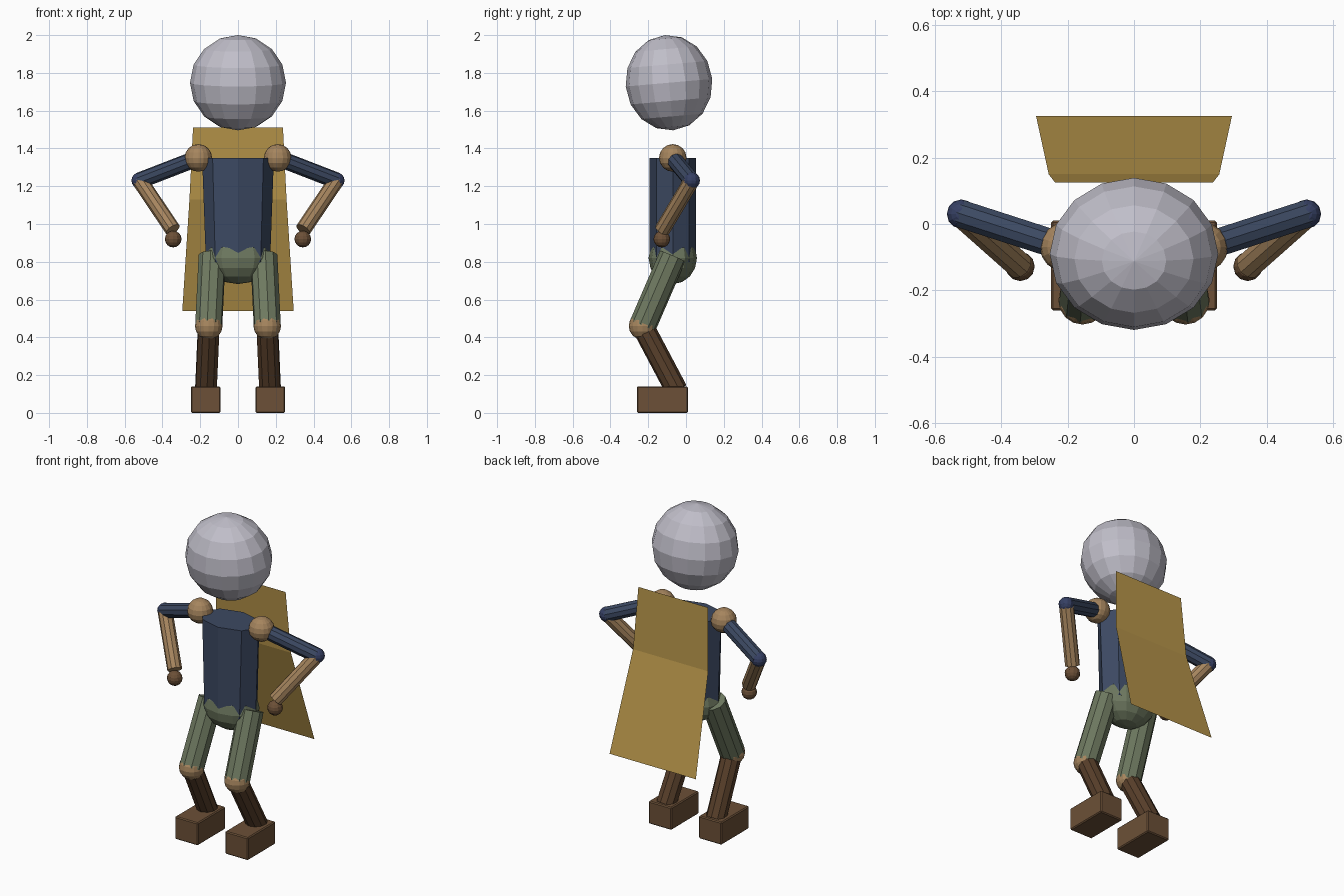
import bpy, bmesh, math
from mathutils import Vector, Matrix

if "Cube" in bpy.data.objects:
    bpy.data.objects.remove(bpy.data.objects["Cube"])


def srgb(r, g, b):
    lin = lambda c: ((c / 255 + 0.055) / 1.055) ** 2.4
    return (lin(r), lin(g), lin(b), 1)


def material(name, *rgb):
    m = bpy.data.materials.new(name)
    m.diffuse_color = srgb(*rgb)
    m.use_nodes = True
    m.node_tree.nodes["Principled BSDF"].inputs["Base Color"].default_value = m.diffuse_color
    return m


GREY = material("pale grey", 192, 190, 201)
NAVY = material("navy cloth", 60, 73, 98)
ELBOW = material("deep blue", 54, 64, 100)
TAN = material("tan", 166, 133, 94)
GREEN = material("olive green", 110, 121, 96)
BROWN = material("leather brown", 108, 80, 55)
DARK = material("dark brown", 88, 63, 42)
GOLD = material("gold cloth", 183, 149, 74)


def finish(name, bm, mat):
    bmesh.ops.recalc_face_normals(bm, faces=bm.faces)
    me = bpy.data.meshes.new(name)
    bm.to_mesh(me)
    bm.free()
    me.materials.append(mat)
    ob = bpy.data.objects.new(name, me)
    bpy.context.collection.objects.link(ob)
    return ob


def ball(name, pos, radii, mat, seg=16, rings=8, tilt=0):
    bm = bmesh.new()
    mx = (Matrix.Translation(pos) @ Matrix.Rotation(tilt, 4, 'X')
          @ Matrix.Diagonal((*radii, 1)))
    bmesh.ops.create_uvsphere(bm, u_segments=seg, v_segments=rings, radius=1, matrix=mx)
    return finish(name, bm, mat)


def limb(name, a, b, r, mat, sides=10):
    a, b = Vector(a), Vector(b)
    bm = bmesh.new()
    rot = (b - a).to_track_quat('Z', 'Y').to_matrix().to_4x4()
    bmesh.ops.create_cone(bm, cap_ends=True, segments=sides, radius1=r, radius2=r,
                          depth=(b - a).length, matrix=Matrix.Translation((a + b) / 2) @ rot)
    return finish(name, bm, mat)


def box(name, lo, hi, bevel, mat):
    lo, hi = Vector(lo), Vector(hi)
    bm = bmesh.new()
    bmesh.ops.create_cube(bm, size=1, matrix=Matrix.Translation((lo + hi) / 2)
                          @ Matrix.Diagonal((*(hi - lo), 1)))
    bmesh.ops.bevel(bm, geom=bm.edges[:], offset=bevel, segments=1, affect='EDGES')
    return finish(name, bm, mat)


# Head, tipped slightly forward
ball("head", (0, -0.09, 1.748), (0.254, 0.23, 0.253), GREY, tilt=math.radians(5))

# Octagonal torso, narrower at the waist
bm = bmesh.new()
rings = []
for z, rx in ((0.80, 0.17), (1.35, 0.19)):
    rings.append([bm.verts.new((rx * math.cos(k * math.pi / 4),
                                -0.07 + 0.123 * math.sin(k * math.pi / 4), z))
                  for k in range(8)])
for k in range(8):
    j = (k + 1) % 8
    bm.faces.new((rings[0][k], rings[0][j], rings[1][j], rings[1][k]))
bm.faces.new(rings[1])
bm.faces.new(rings[0][::-1])
finish("torso", bm, NAVY)

# Hips
ball("hips", (0, -0.07, 0.82), (0.176, 0.128, 0.138), GREEN, seg=12)

# Arms and legs on both sides
for side, s in (("left", 1), ("right", -1)):
    shoulder, elbow = (s * 0.21, -0.07, 1.35), (s * 0.52, 0.03, 1.23)
    wrist, hand = (s * 0.345, -0.125, 0.97), (s * 0.343, -0.128, 0.92)
    ball(side + "_shoulder", shoulder, (0.073,) * 3, TAN)
    limb(side + "_upper_arm", shoulder, elbow, 0.044, NAVY)
    ball(side + "_elbow", elbow, (0.044,) * 3, ELBOW, seg=12)
    limb(side + "_forearm", elbow, wrist, 0.042, TAN)
    ball(side + "_hand", hand, (0.044,) * 3, BROWN, seg=12)

    hip, knee, ankle = (s * 0.137, -0.07, 0.83), (s * 0.155, -0.23, 0.46), (s * 0.17, -0.05, 0.12)
    limb(side + "_thigh", hip, knee, 0.073, GREEN)
    ball(side + "_knee", knee, (0.073,) * 3, TAN)
    limb(side + "_shin", knee, ankle, 0.059, DARK)
    x0, x1 = sorted((s * 0.093, s * 0.25))
    box(side + "_boot", (x0, -0.26, 0), (x1, 0.01, 0.14), 0.006, BROWN)

# Cape: a single sheet flaring out and back
bm = bmesh.new()
rows = [[bm.verts.new((x, y, z)) for x in (-w, w)]
        for w, y, z in ((0.238, 0.125, 1.51), (0.257, 0.15, 1.13), (0.295, 0.325, 0.54))]
for a, b in zip(rows, rows[1:]):
    bm.faces.new((a[0], a[1], b[1], b[0]))
finish("cape", bm, GOLD)
